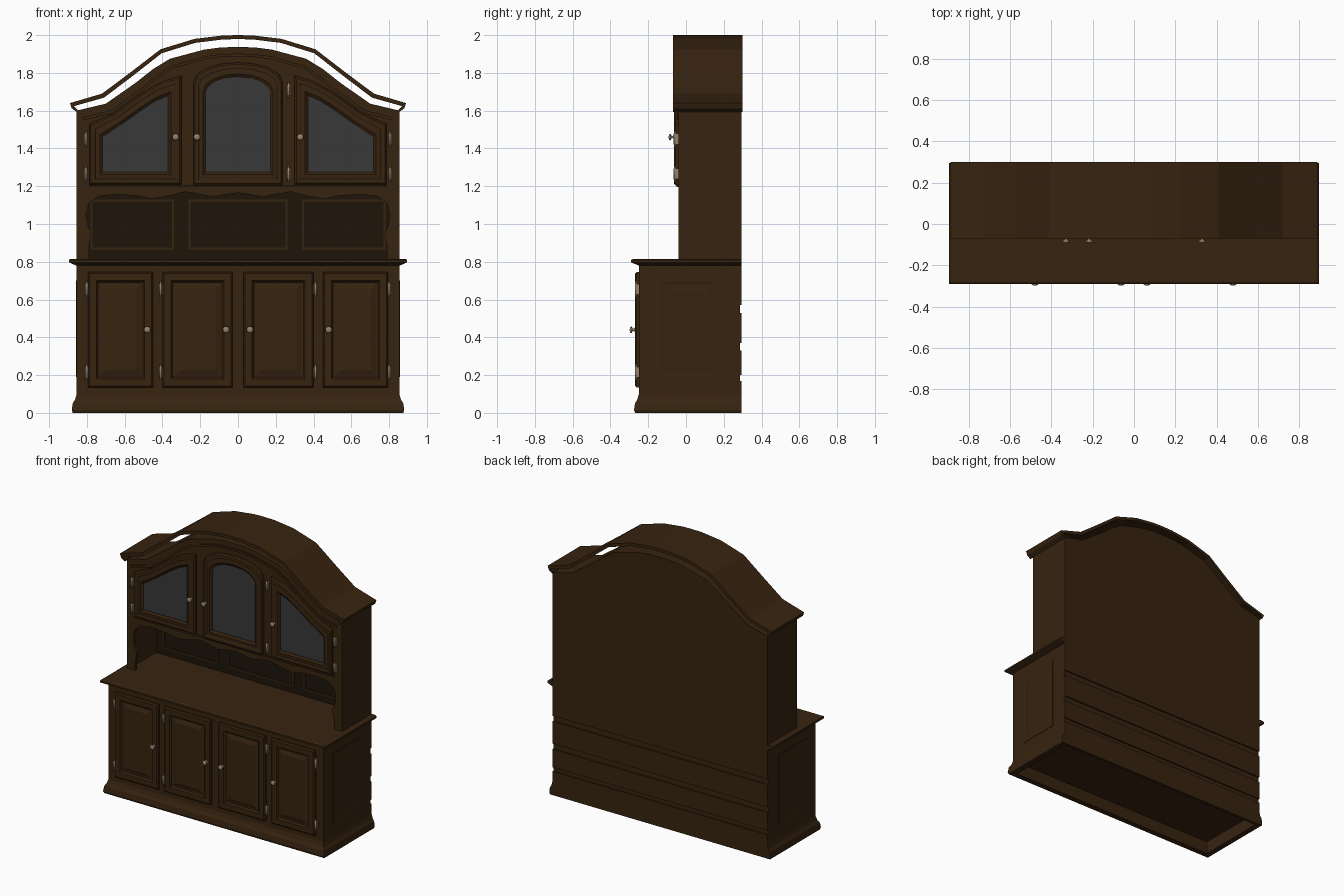
import bpy, bmesh, math

cube = bpy.data.objects.get("Cube")
if cube:
    bpy.data.objects.remove(cube, do_unlink=True)


def material(name, rgb, rough):
    m = bpy.data.materials.new(name)
    m.use_nodes = True
    m.diffuse_color = (*rgb, 1)
    b = m.node_tree.nodes["Principled BSDF"]
    b.inputs["Base Color"].default_value = (*rgb, 1)
    b.inputs["Roughness"].default_value = rough
    return m


WOOD = material("brown wood", (0.038, 0.017, 0.005), 0.6)
DARK = material("dark wood", (0.013, 0.007, 0.003), 0.7)
GLASS = material("grey glass", (0.04, 0.04, 0.04), 0.4)
BRASS = material("pale brass", (0.30, 0.22, 0.14), 0.5)


def loft(name, loops, mat, closed=False, smooth=False):
    """Skin matching loops of points; cap the ends, or join last to first."""
    bm = bmesh.new()
    rows = [[bm.verts.new(p) for p in loop] for loop in loops]
    n = len(rows[0])
    pairs = list(zip(rows, rows[1:])) + ([(rows[-1], rows[0])] if closed else [])
    for a, b in pairs:
        for i in range(n):
            j = (i + 1) % n
            bm.faces.new((a[i], a[j], b[j], b[i]))
    if not closed:
        bm.faces.new(rows[0])
        bm.faces.new(rows[-1])
    bmesh.ops.recalc_face_normals(bm, faces=bm.faces)
    mesh = bpy.data.meshes.new(name)
    bm.to_mesh(mesh)
    bm.free()
    mesh.materials.append(mat)
    for p in mesh.polygons:
        p.use_smooth = smooth
    ob = bpy.data.objects.new(name, mesh)
    bpy.context.scene.collection.objects.link(ob)
    return ob


def at_y(pts, y):
    return [(x, y, z) for x, z in pts]


def prism(name, pts, y0, y1, mat=WOOD):
    return loft(name, [at_y(pts, y0), at_y(pts, y1)], mat)


def rect(x0, x1, z0, z1, inset=0):
    return [(x0 + inset, z0 + inset), (x1 - inset, z0 + inset),
            (x1 - inset, z1 - inset), (x0 + inset, z1 - inset)]


def box(name, x0, x1, y0, y1, z0, z1, mat=WOOD):
    return prism(name, rect(x0, x1, z0, z1), y0, y1, mat)


def mirrored(half):
    """Full outline, left to right, from a right half that starts at x = 0."""
    return [(-x, z) for x, z in half[:0:-1]] + half


def flip(pts, s):
    return [(x * s, z) for x, z in pts]


def mix(a, b, t):
    return [(p[0] + (q[0] - p[0]) * t, p[1] + (q[1] - p[1]) * t) for p, q in zip(a, b)]


W, BACK, FRONT, UP = 0.855, 0.295, -0.25, -0.04


def footprint(grow, z, back=BACK):
    x, y = W + grow, FRONT - grow
    return [(-x, y, z), (x, y, z), (x, back, z), (-x, back, z)]


# Base cabinet, hollow plinth and countertop
box("base_carcass", -W, W, FRONT, 0.285, 0.09, 0.79)
loft("plinth", [footprint(0.02, 0), footprint(0.025, 0.015), footprint(0.02, 0.05),
                footprint(0.008, 0.07), footprint(0, 0.098),
                footprint(-0.02, 0.098, 0.275), footprint(-0.02, 0, 0.275)], WOOD, closed=True)
loft("countertop", [footprint(0, 0.78), footprint(0.025, 0.79), footprint(0.04, 0.797),
                    footprint(0.04, 0.81), footprint(0.03, 0.816)], WOOD)
for i, (z0, z1) in enumerate([(0.09, 0.17), (0.2, 0.33), (0.37, 0.53), (0.57, 0.785)]):
    box(f"back_board_{i}", -W, W, 0.28, BACK, z0, z1)

# Raised panels on the base ends
for s, side in ((1, "left"), (-1, "right")):
    steps = [(0, 0.85), (0, 0.858), (0.01, 0.858), (0.018, 0.8555), (0.035, 0.8555), (0.05, 0.858)]
    loft(f"{side}_end_panel",
         [[(s * x, y, z) for y, z in rect(-0.14, 0.17, 0.19, 0.7, i)] for i, x in steps], WOOD)


# Turned knob and barrel hinge
def circle(r, n=12):
    return [(r * math.cos(math.tau * k / n), r * math.sin(math.tau * k / n)) for k in range(n)]


def knob(name, x, y, z):
    turned = [(0.013, 0), (0.013, 0.004), (0.006, 0.006), (0.006, 0.014),
              (0.016, 0.018), (0.018, 0.022), (0.013, 0.028), (0.004, 0.03)]
    loft(name, [[(x + a, y - d, z + b) for a, b in circle(r)] for r, d in turned], BRASS, smooth=True)


def hinge(name, x, y, z):
    barrel = [(0.002, -0.042), (0.006, -0.037), (0.004, -0.031), (0.007, -0.03),
              (0.007, 0.03), (0.004, 0.031), (0.006, 0.037), (0.002, 0.042)]
    loft(name, [[(x + a, y - 0.006 + b, z + h) for a, b in circle(r, 8)] for r, h in barrel],
         BRASS, smooth=True)
    box(name + "_leaf", x - 0.012, x + 0.012, y - 0.004, y + 0.012, z - 0.028, z + 0.028, BRASS)


# Base doors with raised fields
door_steps = [(0, FRONT + 0.005), (0, -0.262), (0.008, -0.27), (0.045, -0.27),
              (0.054, -0.259), (0.064, -0.259), (0.09, -0.268)]
for s, side in ((1, "left"), (-1, "right")):
    for place, x0, x1, kx, hx in (("inner", 0.03, 0.4, 0.063, 0.41), ("outer", 0.45, 0.795, 0.48, 0.8)):
        name = f"{side}_{place}_base_door"
        xs = sorted((s * x0, s * x1))
        loft(name, [at_y(rect(*xs, 0.135, 0.745, i), y) for i, y in door_steps], WOOD)
        knob(name + "_knob", s * kx, -0.268, 0.44)
        for z in (0.215, 0.655):
            hinge(f"{name}_hinge_{z}", s * hx, -0.258, z)

# Upper cabinet: arched body, face board with scalloped niche, back and sides
arch = [(0, 1.937), (0.09, 1.935), (0.18, 1.923), (0.36, 1.875), (0.45, 1.82),
        (0.545, 1.745), (0.70, 1.637), (W, 1.60)]
scallop = [(0, 1.165), (0.07, 1.155), (0.13, 1.143), (0.2, 1.158), (0.28, 1.17), (0.36, 1.15),
           (0.45, 1.133), (0.54, 1.15), (0.65, 1.157), (0.74, 1.147), (0.79, 1.11),
           (0.805, 1.05), (0.795, 0.99), (0.775, 0.95), (0.79, 0.88), (0.79, 0.814)]
prism("face_board", mirrored(arch) + [(W, 0.814)] + mirrored(scallop)[::-1] + [(-W, 0.814)], UP, UP + 0.02)
prism("arched_body", mirrored(arch) + [(W, 1.19), (-W, 1.19)], UP + 0.02, 0.275)
prism("upper_back", mirrored(arch) + [(W, 0.81), (-W, 0.81)], 0.275, BACK)
for s, side in ((1, "left"), (-1, "right")):
    box(f"{side}_upper_side", *sorted((s * 0.835, s * W)), UP + 0.02, 0.275, 0.81, 1.2)

# Niche lining with three framed panels
box("niche_lining", -0.835, 0.835, 0.265, 0.276, 0.814, 1.19, DARK)
for i, (x0, x1) in enumerate([(-0.78, -0.34), (-0.262, 0.262), (0.34, 0.78)]):
    o, n = rect(x0, x1, 0.865, 1.13), rect(x0, x1, 0.865, 1.13, 0.01)
    loft(f"niche_panel_frame_{i}", [at_y(o, 0.266), at_y(o, 0.259), at_y(n, 0.259), at_y(n, 0.266)],
         WOOD, closed=True)

# Arched bead on the face board and a rail under the doors
bead = [(x * 0.96, z - 0.035) for x, z in arch]
low = [(x * 0.95, z - 0.05) for x, z in arch]
prism("arched_bead", mirrored(bead) + mirrored(low)[::-1], UP - 0.008, UP + 0.005)
box("door_rail", -0.79, 0.79, UP - 0.01, UP + 0.005, 1.195, 1.207)

# Floating arched cornice with moulded ends
crown = [(0, 2.0), (0.08, 1.998), (0.23, 1.98), (0.41, 1.925), (0.57, 1.802), (0.72, 1.69), (0.89, 1.64)]
end = [(0.88, 1.612), (0.852, 1.592), (0.85, 1.606), (0.868, 1.624)]
under = [(x * 0.985, z - 0.021) for x, z in crown[:-1]] + end[::-1]
prism("cornice", mirrored(crown + end[:2]) + mirrored(under[:-1])[::-1], -0.07, 0.3)


# Glazed upper doors
def glazed_door(name, outer, inner):
    loops = [(0, UP + 0.005), (0, -0.055), (0.12, -0.063), (0.35, -0.063), (0.45, -0.059),
             (0.8, -0.061), (1, -0.05), (1, UP + 0.005)]
    loft(name, [at_y(mix(outer, inner, t), y) for t, y in loops], WOOD, closed=True)
    prism(name + "_glass", inner, -0.046, UP + 0.002, GLASS)


def round_top(w, z0, shoulder, top, n=8):
    curve = [(w * math.cos(math.pi * k / n), shoulder + (top - shoulder) * math.sin(math.pi * k / n))
             for k in range(n + 1)]
    return [(-w, z0), (w, z0)] + curve


glazed_door("centre_upper_door", round_top(0.235, 1.205, 1.755, 1.855), round_top(0.172, 1.275, 1.69, 1.78))
side_outer = [(0.3, 1.21), (0.785, 1.21), (0.785, 1.53), (0.66, 1.585), (0.5, 1.7), (0.4, 1.755), (0.3, 1.785)]
side_inner = [(0.37, 1.275), (0.718, 1.275), (0.718, 1.458), (0.62, 1.525), (0.52, 1.597), (0.44, 1.65), (0.37, 1.68)]
for s, side in ((1, "left"), (-1, "right")):
    glazed_door(f"{side}_upper_door", flip(side_outer, s), flip(side_inner, s))
    knob(f"{side}_upper_knob", s * 0.33, -0.062, 1.46)
    for z in (1.265, 1.45):
        hinge(f"{side}_upper_hinge_{z}", s * 0.805, -0.052, z)
knob("centre_upper_knob", -0.217, -0.062, 1.46)
for z in (1.265, 1.71):
    hinge(f"centre_upper_hinge_{z}", 0.268, -0.052, z)
